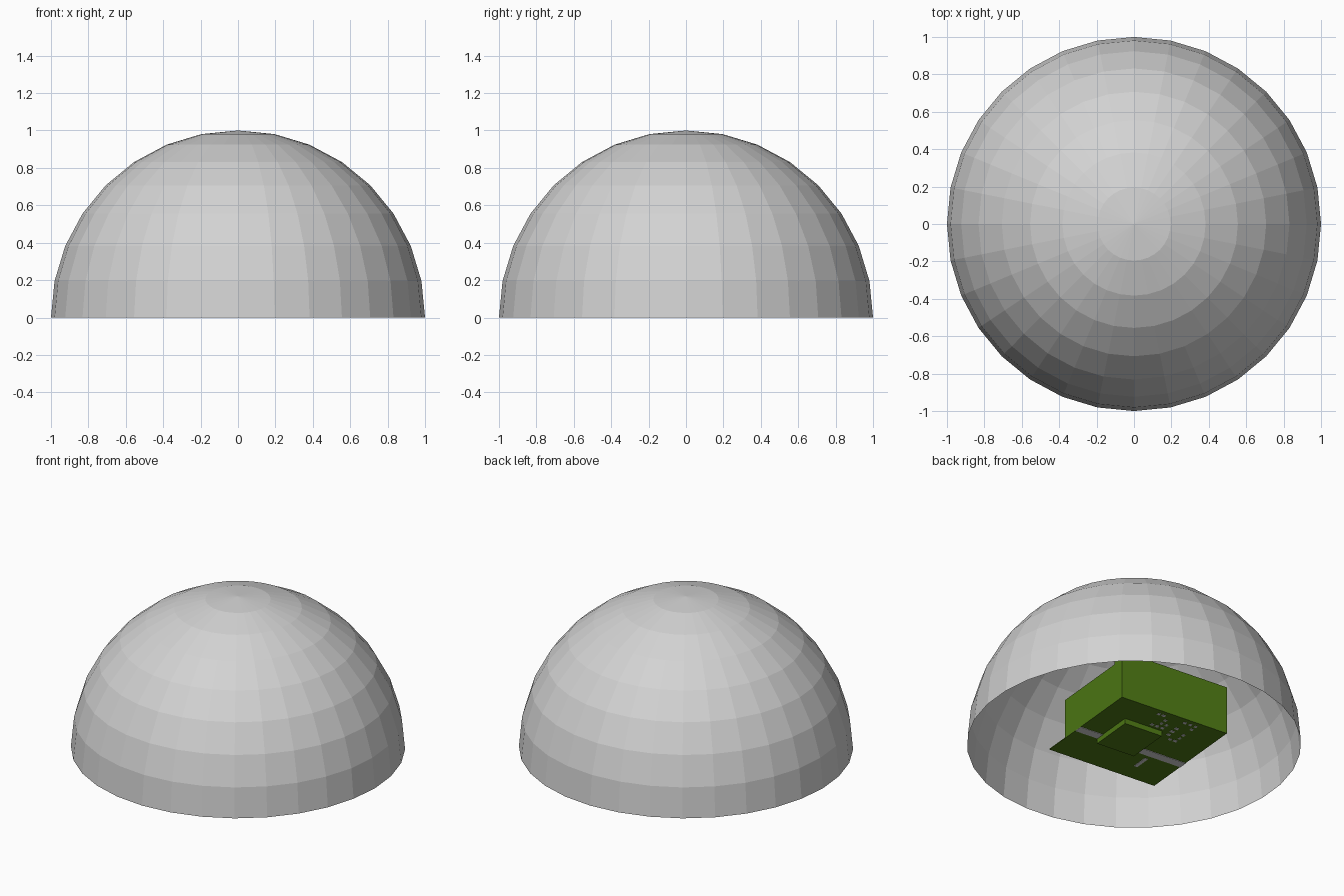
import bpy, bmesh, math, random
from mathutils import Matrix, Vector

cube = bpy.data.objects.get("Cube")
if cube:
    bpy.data.objects.remove(cube, do_unlink=True)


def material(name, color):
    m = bpy.data.materials.new(name)
    m.use_nodes = True
    m.diffuse_color = color
    m.node_tree.nodes["Principled BSDF"].inputs["Base Color"].default_value = color
    return m


grey = material("light grey", (0.65, 0.65, 0.65, 1))
green = material("leaf green", (0.075, 0.19, 0.007, 1))


def finish(name, bm, mat):
    mesh = bpy.data.meshes.new(name)
    bm.to_mesh(mesh)
    bm.free()
    mesh.materials.append(mat)
    obj = bpy.data.objects.new(name, mesh)
    bpy.context.collection.objects.link(obj)
    return obj


# Open faceted dome
bm = bmesh.new()
bmesh.ops.create_uvsphere(bm, u_segments=32, v_segments=16, radius=1)
bmesh.ops.delete(bm, geom=[v for v in bm.verts if v.co.z < -0.01], context="VERTS")
finish("dome", bm, grey)

# Square base inside the dome, turned slightly
SIDE = 0.763
FLOOR = 0.05
PLACE = Matrix.Translation((-0.052, -0.024, 0)) @ Matrix.Rotation(math.radians(-5.3), 4, "Z")


def add_block(bm, s, t, z):
    """Box spanning fractions s (right to left) and t (back to front) of the base."""
    lo = Vector(((s[0] - 0.5) * SIDE, (0.5 - t[1]) * SIDE, z[0]))
    hi = Vector(((s[1] - 0.5) * SIDE, (0.5 - t[0]) * SIDE, z[1]))
    m = PLACE @ Matrix.Translation((lo + hi) / 2) @ Matrix.Diagonal((*(hi - lo), 1))
    bmesh.ops.create_cube(bm, size=1, matrix=m)


def block(name, s, t, z, mat):
    bm = bmesh.new()
    add_block(bm, s, t, z)
    return finish(name, bm, mat)


block("base_plate", (0, 1), (0, 1), (FLOOR, FLOOR + 0.005), green)
block("main_block", (0, 1), (0, 0.786), (FLOOR, FLOOR + 0.263), green)
block("back_wall", (0, 1), (0, 0.1), (FLOOR, FLOOR + 0.318), green)
block("lower_block", (0.44, 0.79), (0.26, 0.645), (FLOOR - 0.035, FLOOR), green)

# Grey plates on the underside
PLATE = (FLOOR - 0.003, FLOOR)
block("underside_strip", (0, 1), (0.565, 0.64), PLATE, grey)
block("underside_mark", (0.28, 0.31), (0.68, 0.83), PLATE, grey)

# Broken rows of small grey dashes
random.seed(4)
bm = bmesh.new()
for row in range(6):
    t = 0.04 + row * 0.055
    for col in range(8):
        s = 0.25 + col * 0.05
        if random.random() < 0.6 and not (s > 0.38 and t > 0.23):
            add_block(bm, (s, s + random.uniform(0.02, 0.04)), (t, t + 0.025), PLATE)
finish("underside_dashes", bm, grey)
